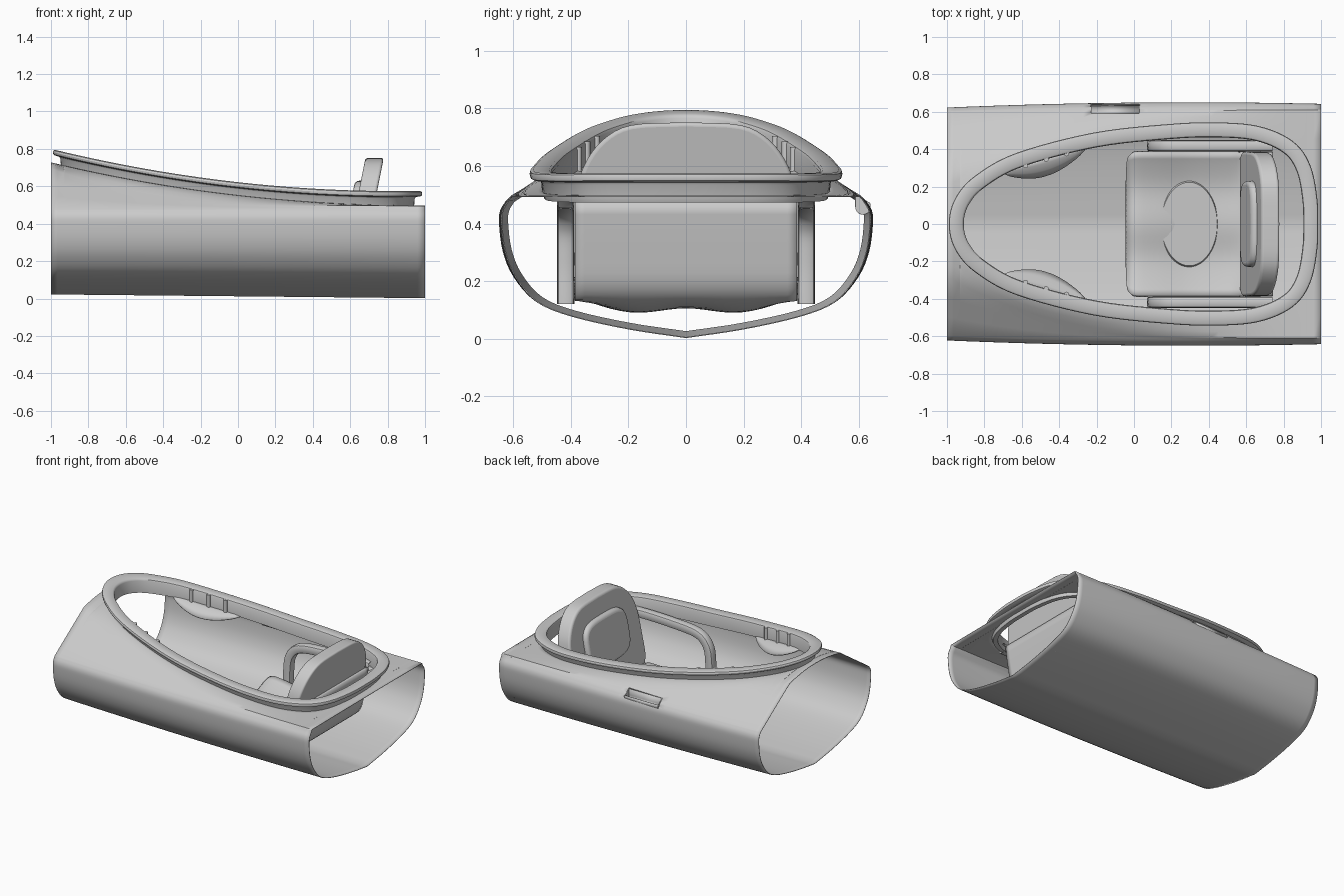
import bpy, bmesh, math
from mathutils import Vector, Matrix

if "Cube" in bpy.data.objects:
    bpy.data.objects.remove(bpy.data.objects["Cube"])


def coaming_z(x): return 0.622 - 0.112 * x + 0.066 * x * x
def deck_z(x): return 0.553 - 0.115 * x + 0.06 * x * x
def crease_y(x): return 0.61 - 0.33 * ((1 - x) / 2) ** 3.5
def half_width(x): return 0.65 - 0.028 * ((x - 0.3) / 1.3) ** 2


def spline(pts, n, closed=False):
    """Catmull-Rom curve through the points."""
    p = [Vector(q) for q in pts]
    p = [p[-1]] + p + p[:2] if closed else [2 * p[0] - p[1]] + p + [2 * p[-1] - p[-2]]
    out = []
    for a, b, c, d in zip(p, p[1:], p[2:], p[3:]):
        for i in range(n):
            t = i / n
            out.append(0.5 * (2 * b + (c - a) * t + (2 * a - 5 * b + 4 * c - d) * t * t
                              + (3 * b - a - 3 * c + d) * t ** 3))
    return out if closed else out + [p[-2]]


def finish(name, bm, angle=32, outward=None):
    bmesh.ops.remove_doubles(bm, verts=bm.verts, dist=1e-5)
    bmesh.ops.recalc_face_normals(bm, faces=bm.faces)
    if outward is not None:
        o = Vector(outward)
        if sum((f.calc_center_median() - o).dot(f.normal) * f.calc_area() for f in bm.faces) < 0:
            bmesh.ops.reverse_faces(bm, faces=bm.faces)
    me = bpy.data.meshes.new(name)
    bm.to_mesh(me)
    bm.free()
    ob = bpy.data.objects.new(name, me)
    bpy.context.collection.objects.link(ob)
    bpy.ops.object.select_all(action='DESELECT')
    ob.select_set(True)
    bpy.context.view_layer.objects.active = ob
    bpy.ops.object.shade_smooth_by_angle(angle=math.radians(angle))
    return ob


def surface(name, rows, thick=0, close_u=False, close_v=False, outward=None, offset=-1):
    """Grid of quads through rows of points."""
    bm = bmesh.new()
    g = [[bm.verts.new(p) for p in r] for r in rows]
    nu, nv = len(g), len(g[0])
    for i in range(nu if close_u else nu - 1):
        for j in range(nv if close_v else nv - 1):
            k, l = (i + 1) % nu, (j + 1) % nv
            bm.faces.new((g[i][j], g[k][j], g[k][l], g[i][l]))
    ob = finish(name, bm, outward=outward)
    if thick:
        m = ob.modifiers.new("Thickness", 'SOLIDIFY')
        m.thickness, m.offset = thick, offset
    return ob


def slab(name, outline, thick, bevel, matrix):
    """Extruded outline in local YZ, with rounded edges."""
    bm = bmesh.new()
    f = bm.faces.new([bm.verts.new((-thick / 2, y, z)) for y, z in outline])
    r = bmesh.ops.extrude_face_region(bm, geom=[f])
    bmesh.ops.translate(bm, vec=(thick, 0, 0),
                        verts=[v for v in r['geom'] if isinstance(v, bmesh.types.BMVert)])
    bmesh.ops.transform(bm, matrix=matrix, verts=bm.verts)
    ob = finish(name, bm, 50)
    m = ob.modifiers.new("Round", 'BEVEL')
    m.width, m.segments, m.limit_method, m.angle_limit = bevel, 5, 'ANGLE', math.radians(50)
    return ob


# Cockpit outline (inner edge of the rim), front to rear, then mirrored
half = [(-.91, 0), (-.885, .1), (-.8, .195), (-.6, .305), (-.2, .41), (.2, .455), (.45, .463),
        (.65, .445), (.8, .38), (.87, .28), (.9, .13), (.905, 0)]
N = 6
loop = spline(half + [(x, -y) for x, y in half[-2:0:-1]], N, closed=True)
count = len(loop)
normals = []
for i in range(count):
    t = (loop[(i + 1) % count] - loop[i - 1]).normalized()
    normals.append(Vector((-t.y, t.x)))
half_n = (len(half) - 1) * N + 1

# Hull and deck lofted along x, leaving the cockpit opening
side = spline([(0, 0), (.2, .03), (.4, .075), (.52, .125), (.595, .21), (.632, .3), (.645, .4),
               (.641, .445), (.622, .478)], 4)
stations = [Vector((-1, 0)), Vector((-.965, 0))]
for p, n in zip(loop[:half_n], normals):
    q = p + n * 0.02
    stations.append(Vector((q.x, max(q.y, 0))))
stations[2].y = stations[-1].y = 0
stations += [Vector((.96, 0)), Vector((1, 0))]
rows = []
for x, yh in stations:
    k = 0.012 - 0.01 * x
    s = half_width(x) / 0.645
    yc = crease_y(x)
    zc = min(deck_z(x) - 0.002, 0.478 + 0.6 * (0.64 - yc))
    h = [Vector((x, yh + (yc - yh) * t, deck_z(x) + (zc - deck_z(x)) * t * t))
         for t in (0, .25, .5, .75, 1)]
    top = Vector((x, side[-1].x * s, k + side[-1].y * (.47 - k) / .47))
    h += [h[-1].lerp(top, t) for t in (.33, .67)]
    h += [Vector((x, q.x * s, k + q.y * (.47 - k) / .47)) for q in reversed(side)]
    rows.append(h + [Vector((p.x, -p.y, p.z)) for p in reversed(h[:-1])])
hull = surface("hull", rows, 0.004, outward=(0, 0, .35))

# Grip recess cut through the left deck edge
bm = bmesh.new()
bmesh.ops.create_cube(bm, size=1)
bmesh.ops.transform(bm, verts=bm.verts, matrix=Matrix.Translation((-.1, .615, .51))
                    @ Matrix.Diagonal((.26, .05, .1, 1)))
cutter = finish("recess_cutter", bm)
cutter.hide_render = True
m = hull.modifiers.new("Recess", 'BOOLEAN')
m.operation, m.object, m.solver = 'DIFFERENCE', cutter, 'EXACT'
bpy.context.view_layer.objects.active = hull
for mod in [m.name for m in hull.modifiers if m.type in {'SOLIDIFY', 'BOOLEAN'}]:
    bpy.ops.object.modifier_apply(modifier=mod)
bpy.data.objects.remove(cutter)
arc = [(.615 - .027 * math.cos(a), .458 - .027 * math.sin(a))
       for a in [math.pi * i / 10 for i in range(11)]]
arc = [(.588, .5)] + arc + [(.64, .472)]
surface("recess_trough", [[(x, y, z) for y, z in arc] for x in (-.23, .03)], 0.004)
for x in (-.23, .03):
    slab("recess_end", arc, 0.006, 0.001, Matrix.Translation((x, 0, 0)))

# Coaming: neck with an overhanging flange, swept around the outline
rows = []
for p, n in zip(loop, normals):
    row = []
    for o, top, dz in [(0, 0, -.025), (0, 1, -.012), (.004, 1, -.004), (.012, 1, 0), (.068, 1, 0),
                       (.077, 1, -.005), (.08, 1, -.015), (.077, 1, -.026), (.068, 1, -.03),
                       (.046, 1, -.032), (.04, 1, -.04), (.036, 0, -.01), (.03, 0, -.025)]:
        q = p + n * o
        row.append((q.x, q.y, (coaming_z(q.x) if top else deck_z(q.x)) + dz))
    rows.append(row)
surface("coaming", rows, close_u=True, close_v=True)


def outline_y(x):
    pts = loop[:half_n]
    for a, b in zip(pts, pts[1:]):
        if a.x <= x <= b.x:
            return a.y + (b.y - a.y) * (x - a.x) / (b.x - a.x)


for s, label in ((1, "left"), (-1, "right")):
    # Thigh brace plate under the rim
    rows = []
    for i in range(17):
        t = i / 16
        x = -.69 + .43 * t
        y0 = outline_y(x) + .015
        drop = .015 + .09 * math.sin(math.pi * t) ** .8
        rows.append([(x, s * (y0 - drop * u), deck_z(x) - .015 - .05 * u * u * drop / .1)
                     for u in (0, .33, .67, 1)])
    surface("thigh_brace_" + label, rows, 0.008)
    # Ribs along the brace
    for x in (-.58, -.47, -.36):
        bm = bmesh.new()
        zc, zd = coaming_z(x), deck_z(x)
        bmesh.ops.create_cone(bm, cap_ends=True, segments=12, radius1=.013, radius2=.013,
                              depth=zc - zd + .02, matrix=Matrix.Translation(
                                  (x, s * outline_y(x), (zc + zd) / 2 - .014)))
        finish("brace_rib_" + label, bm)
    # Seat side frame: padded bar bent down at the front
    path = spline([(.1, .12), (.1, .27), (.12, .39), (.2, .46), (.4, .48), (.6, .485), (.74, .48)], 6)
    rows = []
    for i, p in enumerate(path):
        t = (path[min(i + 1, len(path) - 1)] - path[max(i - 1, 0)]).normalized()
        n = Vector((-t.y, t.x))
        row = []
        for j in range(16):
            a = 2 * math.pi * j / 16
            c, d = math.cos(a), math.sin(a)
            u = math.copysign(abs(c) ** .5, c) * .03
            v = math.copysign(abs(d) ** .5, d) * .03
            row.append((p.x + n.x * u, s * .418 + v, p.y + n.y * u))
        rows.append(row)
    surface("seat_frame_" + label, rows, close_v=True)

# Seat pan: curved bucket with raised sides, rising behind the backrest
prof = spline([(-.035, .125), (.0, .165), (.12, .155), (.3, .12), (.48, .11), (.6, .125), (.67, .18),
               (.7, .3), (.73, .48)], 4)
rows = []
for i, p in enumerate(prof):
    w = .385 - .05 * max(0, 1 - i / 5) ** 2
    flat = min(1, max(0, (.64 - p.x) / .1))
    rows.append([(p.x, w * u, p.y + flat * (.045 * abs(u) ** 5 + .008 * math.cos(u * 7)))
                 for u in [-1 + j / 12 for j in range(25)]])
surface("seat_pan", rows, 0.025, offset=0)

# Seat pad insert
bm = bmesh.new()
bmesh.ops.create_cone(bm, cap_ends=True, segments=48, radius1=1, radius2=.97, depth=1,
                      matrix=Matrix.Translation((.295, 0, .142)) @ Matrix.Rotation(.1, 4, 'Y')
                      @ Matrix.Diagonal((.155, .23, .012, 1)))
finish("seat_pad", bm)

# Backrest and lumbar cushion, leaning back
right = [(.36, .17), (.385, .23), (.385, .36), (.38, .5), (.355, .6), (.29, .69), (.19, .742),
         (0, .752)]
pts = spline(right, 4)
outline = [(p.x, p.y) for p in pts] + [(-p.x, p.y) for p in reversed(pts[:-1])]
lean = Matrix.Identity(4)
lean[0][2], lean[0][3] = .2, .58
slab("backrest", outline, .098, .045, lean)
oval = []
for i in range(40):
    a = 2 * math.pi * i / 40
    c, d = math.cos(a), math.sin(a)
    oval.append((math.copysign(abs(c) ** .55, c) * .23, .47 + math.copysign(abs(d) ** .55, d) * .16))
lean[0][3] -= .05
slab("lumbar_cushion", oval, .06, .022, lean)
